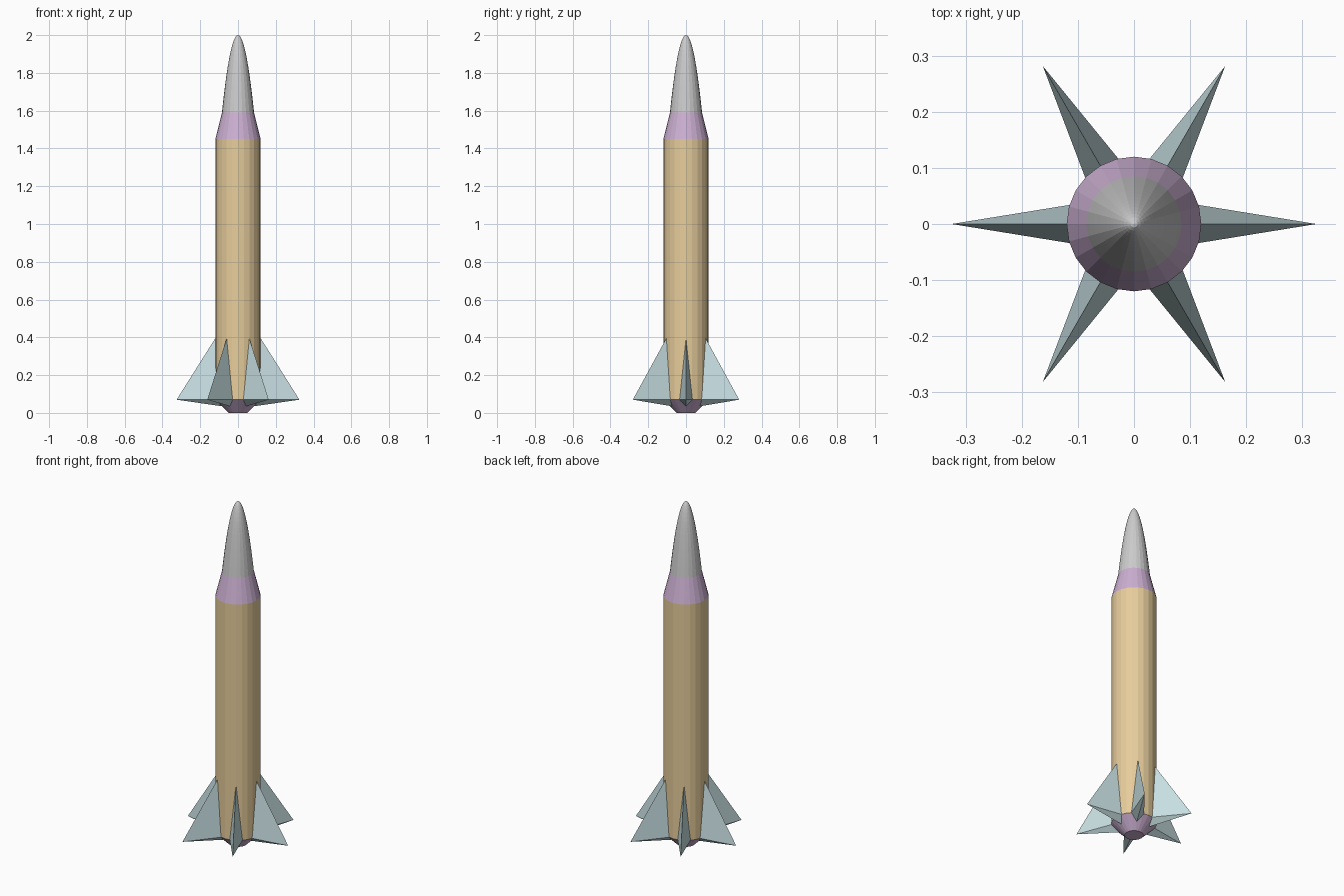
import bpy, bmesh, math
from mathutils import Matrix

if "Cube" in bpy.data.objects:
    bpy.data.objects.remove(bpy.data.objects["Cube"])

SIDES = 24


def material(name, rgb):
    m = bpy.data.materials.new(name)
    m.diffuse_color = (*rgb, 1)
    m.use_nodes = True
    m.node_tree.nodes["Principled BSDF"].inputs["Base Color"].default_value = m.diffuse_color
    return m


def finish(name, bm, mat=None):
    bmesh.ops.recalc_face_normals(bm, faces=bm.faces[:])
    me = bpy.data.meshes.new(name)
    bm.to_mesh(me)
    bm.free()
    ob = bpy.data.objects.new(name, me)
    bpy.context.collection.objects.link(ob)
    if mat:
        me.materials.append(mat)
    return ob


def lathe(name, profile, mat=None, cap_bottom=False):
    """Faceted surface of revolution from (radius, z) points, bottom to top."""
    bm = bmesh.new()
    rings = []
    for r, z in profile:
        if r == 0:
            rings.append([bm.verts.new((0, 0, z))] * SIDES)
        else:
            rings.append([bm.verts.new((r * math.cos(a), r * math.sin(a), z))
                          for a in (math.tau * i / SIDES for i in range(SIDES))])
    for lo, hi in zip(rings, rings[1:]):
        for i in range(SIDES):
            j = (i + 1) % SIDES
            quad = [lo[i], lo[j], hi[j], hi[i]]
            bm.faces.new(list(dict.fromkeys(quad)))
    if cap_bottom:
        bm.faces.new(rings[0][::-1])
    return finish(name, bm, mat)


orange = material("orange", (0.80, 0.61, 0.33))
purple = material("purple", (0.60, 0.43, 0.64))
teal = material("teal", (0.58, 0.74, 0.76))

# Hull: tail cone, body tube, collar
lathe("tail_cone", [(0.05, 0), (0.12, 0.07)], purple, cap_bottom=True)
lathe("body", [(0.12, 0.07), (0.12, 1.45)], orange)
lathe("collar", [(0.12, 1.45), (0.085, 1.59)], purple)

# Nose: rounded parabolic cone, rings bunched towards the tip
N = 14
nose = [(0.085 * (1 - i / N), 2.0 - 0.41 * (1 - i / N) ** 2) for i in range(N)]
lathe("nose", nose + [(0, 2.0)])

# Fins: six four-sided spikes around the tail
for k in range(6):
    bm = bmesh.new()
    tip = bm.verts.new((0.325, 0, 0.07))
    root = [bm.verts.new(p) for p in ((0.12, 0, 0.395), (0.115, 0.034, 0.07),
                                      (0.085, 0, 0.035), (0.115, -0.034, 0.07))]
    for i in range(4):
        bm.faces.new((tip, root[i], root[(i + 1) % 4]))
    bm.transform(Matrix.Rotation(math.tau * k / 6, 4, 'Z'))
    # open root sits against the hull, so winding is set by the outward side
    finish(f"fin_{k + 1}", bm, teal)
